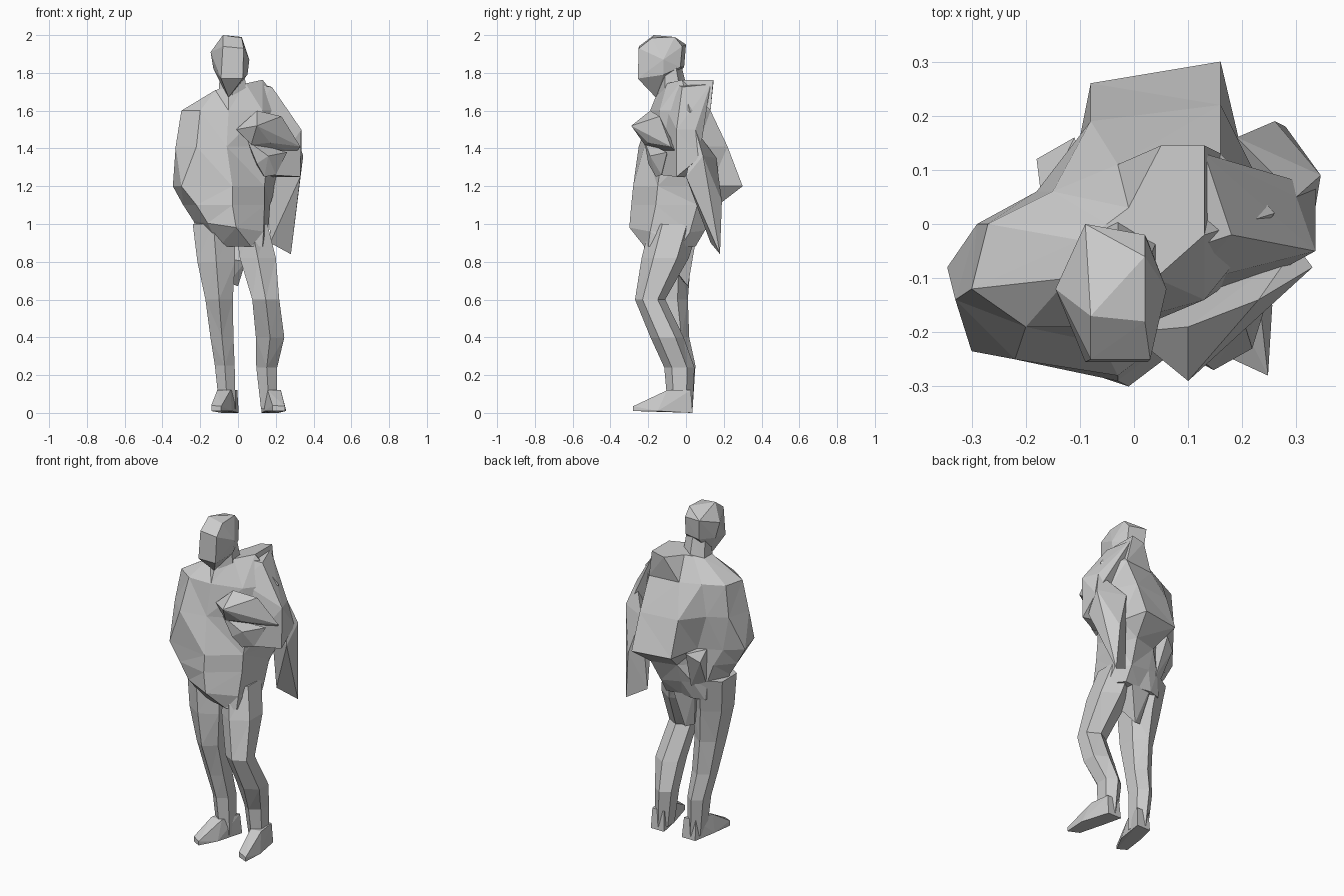
import bpy, bmesh
from math import cos, sin, tau


def finish(name, bm):
    bmesh.ops.recalc_face_normals(bm, faces=bm.faces[:])
    me = bpy.data.meshes.new(name)
    bm.to_mesh(me)
    bm.free()
    ob = bpy.data.objects.new(name, me)
    bpy.context.collection.objects.link(ob)
    return ob


def loft(name, rings):
    """Skin a list of equally sized point rings and cap both ends."""
    bm = bmesh.new()
    vr = [[bm.verts.new(p) for p in r] for r in rings]
    n = len(vr[0])
    for a, b in zip(vr, vr[1:]):
        for i in range(n):
            j = (i + 1) % n
            bm.faces.new((a[i], a[j], b[j], b[i]))
    bm.faces.new(vr[0])
    bm.faces.new(vr[-1][::-1])
    bmesh.ops.triangulate(bm, faces=bm.faces[:])
    return finish(name, bm)


def hull(name, pts):
    """Faceted solid wrapped around a few corner points."""
    bm = bmesh.new()
    for p in pts:
        bm.verts.new(p)
    r = bmesh.ops.convex_hull(bm, input=bm.verts[:])
    junk = {v for v in r["geom_interior"] + r["geom_unused"]
            if isinstance(v, bmesh.types.BMVert) and not v.link_faces}
    bmesh.ops.delete(bm, geom=list(junk), context='VERTS')
    return finish(name, bm)


def limb(name, sections, sides=6):
    """Sections are (x, y, z, half width, half depth)."""
    loft(name, [[(x + rx * 1.1 * cos(tau * (i + .5) / sides),
                  y + ry * sin(tau * (i + .5) / sides), z) for i in range(sides)]
                for x, y, z, rx, ry in sections])


# Cloaked torso: (height, sideways tilt, outline from front centre round by -x)
TORSO = [
    (1.735, .22, [(-.05, -.14), (-.12, -.1), (-.1, -.03), (-.05, .0), (-.01, .03),
                  (.05, .145), (.13, .145), (.13, -.02), (.04, -.1)]),
    (1.6, 0, [(-.05, -.19), (-.2, -.19), (-.3, -.12), (-.27, .0), (-.15, .06),
              (-.03, .11), (.16, .13), (.26, .02), (.13, -.14)]),
    (1.41, 0, [(-.06, -.22), (-.22, -.25), (-.33, -.14), (-.29, .0), (-.18, .06),
               (-.08, .19), (.16, .22), (.24, .06), (.16, -.12)]),
    (1.2, 0, [(-.03, -.28), (-.3, -.235), (-.345, -.08), (-.25, .0), (-.12, .06),
              (-.08, .26), (.16, .3), (.2, .13), (.14, -.15)]),
    (1.1, 0, [(-.03, -.29), (-.22, -.25), (-.29, -.08), (-.2, .02), (-.11, .06),
              (-.03, .13), (.12, .17), (.17, .06), (.14, -.16)]),
    (.98, -.15, [(-.01, -.3), (-.16, -.25), (-.235, -.09), (-.17, .03), (-.1, .08),
                 (-.03, .09), (.1, .1), (.16, .02), (.135, -.19)]),
    (.88, .0, [(.07, -.22), (-.1, -.17), (-.19, -.08), (-.15, .03), (-.08, .05),
               (0, .04), (.1, .05), (.165, -.03), (.13, -.2)]),
]
loft("cloaked_torso", [[(x, y, z + t * x) for x, y in pts] for z, t, pts in TORSO])

# Head and neck
hull("head", [(-.08, -.17, 2), (.02, -.06, 1.99), (.02, -.18, 1.985),
              (-.08, -.25, 1.94), (.03, -.25, 1.93), (-.145, -.12, 1.91),
              (-.09, 0, 1.95), (.02, -.02, 1.94), (.06, -.12, 1.87),
              (-.13, -.1, 1.82), (-.08, -.01, 1.83), (.025, -.03, 1.83),
              (-.09, -.255, 1.77), (.025, -.255, 1.77), (-.05, -.16, 1.67),
              (.05, -.12, 1.79), (-.1, -.1, 1.76)])
limb("neck", [(-.03, -.085, 1.84, .065, .06), (-.03, -.065, 1.66, .08, .085)])

# Raised arm under the cloak, with the hand on the chest
hull("upper_arm", [(.18, -.02, 1.725), (.13, .13, 1.74), (.3, .05, 1.5),
                   (.335, -.05, 1.5), (.33, -.05, 1.25), (.17, -.14, 1.26),
                   (.1, -.11, 1.62), (.335, .07, 1.35), (.17, 0, 1.25),
                   (.09, -.05, 1.74)])
hull("forearm_and_hand", [(-.01, -.2, 1.5), (.1, -.29, 1.52), (.1, -.19, 1.6),
                          (.23, -.14, 1.57), (.33, -.08, 1.41), (.17, -.2, 1.43),
                          (.07, -.22, 1.42), (.12, -.12, 1.38), (.3, -.04, 1.37)])
hull("cuff", [(.05, -.22, 1.44), (.16, -.19, 1.36), (.1, -.2, 1.32),
              (.14, -.16, 1.25), (.2, -.13, 1.26), (.26, -.1, 1.38),
              (.1, -.1, 1.3)])

# Hanging cloak corner below the elbow
hull("cloak_drape", [(.3, .05, 1.5), (.345, .09, 1.36), (.33, 0, 1.25),
                     (.26, .19, 1.12), (.28, .18, .84), (.17, .13, .9),
                     (.16, .1, 1.25), (.19, .16, 1.35)])

# Folds at the back of the coat
hull("back_fold", [(-.18, .12, 1.15), (-.11, .16, 1.2), (-.17, .04, 1.2),
                   (-.16, .03, .98), (-.09, .08, .97), (-.08, .06, 1.2)])
hull("coat_tail", [(-.1, .05, .96), (.07, .06, .96), (0, .01, .67),
                   (-.05, -.01, .69), (.04, -.09, .8), (-.07, -.08, .82)])

# Legs: one with the knee bent forward, one nearly straight
limb("bent_leg", [(.07, -.06, 1.0, .09, .13), (.105, -.11, .82, .1, .125),
                  (.147, -.19, .6, .075, .08), (.17, -.1, .4, .079, .088),
                  (.152, -.035, .24, .058, .08), (.165, -.03, .02, .045, .065)])
limb("straight_leg", [(-.13, -.08, 1.0, .115, .14), (-.115, -.1, .8, .105, .125),
                      (-.1, -.1, .6, .076, .11), (-.085, -.065, .4, .064, .082),
                      (-.07, -.03, .25, .055, .08), (-.055, -.03, .02, .045, .065)])


# Feet: heel, ankle and flattened toe turned outwards
def foot(name, x, turn, toe):
    def at(dx, y, z):
        return (x + dx + turn * -y, y, z)
    hull(name, [at(-.045, .035, 0), at(.045, .035, 0), at(-.05, -.1, .01),
                at(.055, -.15, .01), at(.025, toe, .01), at(-.035, toe + .03, .01),
                at(.025, toe, .035), at(-.035, toe + .03, .04), at(.04, .025, .12),
                at(-.04, .025, .12), at(.035, -.1, .12), at(-.035, -.1, .12)])


foot("bent_leg_foot", .175, .17, -.28)
foot("straight_leg_foot", -.05, -.25, -.255)
